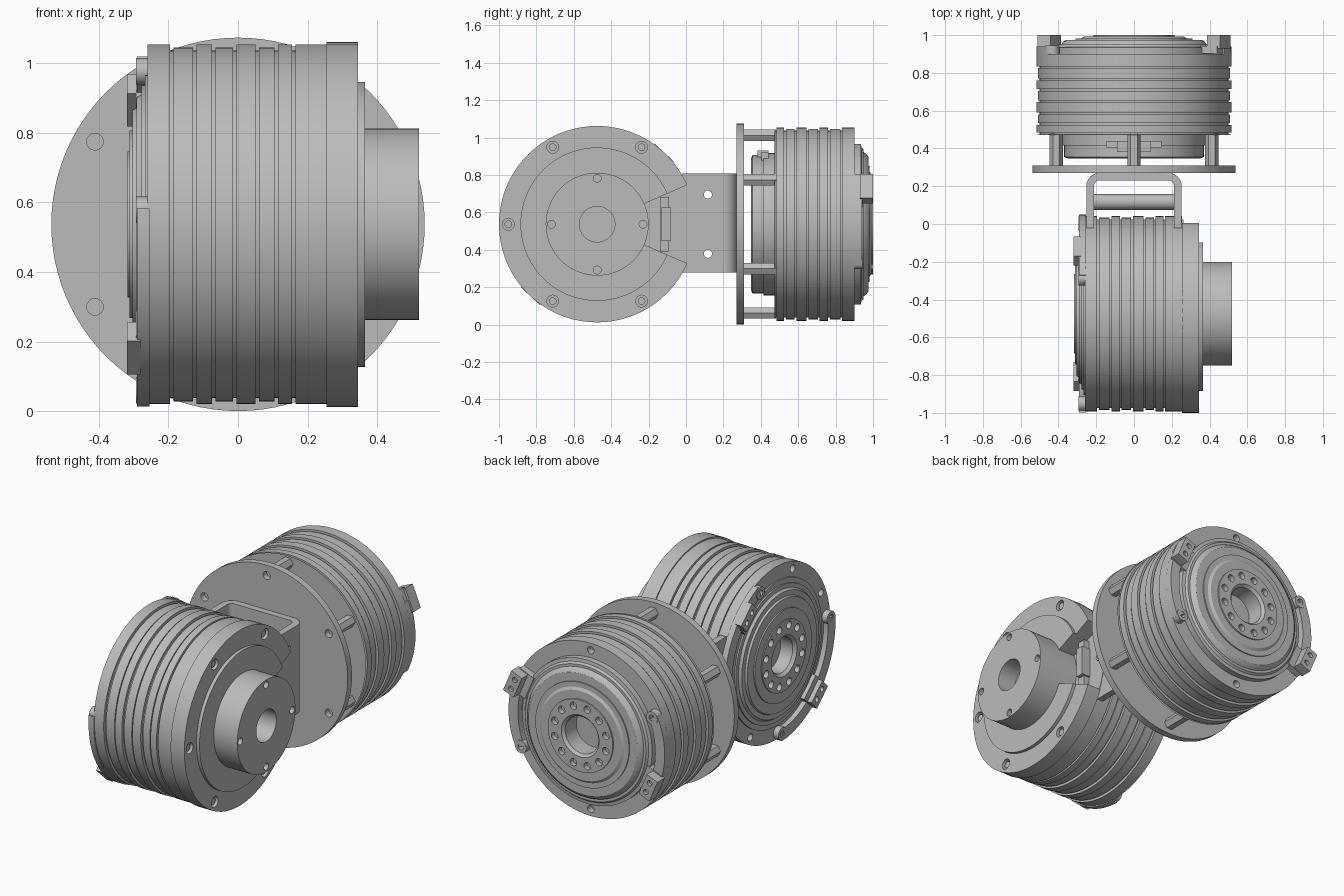
import bpy, bmesh, math
from mathutils import Matrix, Vector

if "Cube" in bpy.data.objects:
    bpy.data.objects.remove(bpy.data.objects["Cube"])

CZ = 0.537
TAU = 2 * math.pi
metal = bpy.data.materials.new("grey metal")
metal.diffuse_color = (0.5, 0.5, 0.5, 1)
metal.use_nodes = True
metal.node_tree.nodes["Principled BSDF"].inputs["Base Color"].default_value = metal.diffuse_color

# local frames: u, v across the motor, w along its axis
FRAME_A = Matrix(((0, 0, 1, 0), (1, 0, 0, -0.475), (0, 1, 0, CZ), (0, 0, 0, 1)))
FRAME_B = Matrix(((1, 0, 0, 0), (0, 0, -1, 0.64), (0, 1, 0, CZ), (0, 0, 0, 1)))
WORLD = Matrix.Identity(4)


def finish(bm, name, frame):
    bmesh.ops.recalc_face_normals(bm, faces=bm.faces)
    bm.transform(frame)
    me = bpy.data.meshes.new(name)
    bm.to_mesh(me)
    bm.free()
    me.materials.append(metal)
    ob = bpy.data.objects.new(name, me)
    bpy.context.collection.objects.link(ob)
    return ob


def lathe(name, profile, frame, a0=0.0, a1=360.0, seg=72, off=(0, 0)):
    """Revolve a closed (radius, w) profile, fully or as a capped sector."""
    full = a1 - a0 >= 360
    n = seg if full else max(3, int(seg * (a1 - a0) / 360))
    bm = bmesh.new()
    axis = {i: bm.verts.new((off[0], off[1], w)) for i, (r, w) in enumerate(profile) if r == 0}
    rings = []
    for k in range(n if full else n + 1):
        a = math.radians(a0 + (a1 - a0) * k / n)
        rings.append([axis[i] if i in axis else
                      bm.verts.new((off[0] + r * math.cos(a), off[1] + r * math.sin(a), w))
                      for i, (r, w) in enumerate(profile)])
    m = len(profile)
    for k in range(n):
        p, q = rings[k], rings[(k + 1) % len(rings)]
        for i in range(m):
            j = (i + 1) % m
            vs = list(dict.fromkeys((p[i], p[j], q[j], q[i])))
            if len(vs) > 2:
                bm.faces.new(vs)
    if not full:
        bm.faces.new(rings[0])
        bm.faces.new(rings[-1])
    return finish(bm, name, frame)


def tube(name, r, w0, w1, frame, off=(0, 0), seg=20, bore=0):
    return lathe(name, [(bore, w0), (r, w0), (r, w1), (bore, w1)], frame, seg=seg, off=off)


def box(name, lo, hi, frame):
    bm = bmesh.new()
    bmesh.ops.create_cube(bm, size=1)
    lo, hi = Vector(lo), Vector(hi)
    for v in bm.verts:
        v.co = Vector(lo[i] + (v.co[i] + 0.5) * (hi[i] - lo[i]) for i in range(3))
    return finish(bm, name, frame)


def drill(ob, holes, frame):
    """Cut round holes given as (u, v, radius, w0, w1)."""
    bm = bmesh.new()
    for u, v, r, w0, w1 in holes:
        bmesh.ops.create_cone(bm, cap_ends=True, segments=16, radius1=r, radius2=r,
                              depth=w1 - w0, matrix=Matrix.Translation((u, v, (w0 + w1) / 2)))
    cutter = finish(bm, "hole_cutter", frame)
    cutter.hide_render = True
    mod = ob.modifiers.new("holes", 'BOOLEAN')
    mod.operation, mod.solver, mod.object = 'DIFFERENCE', 'EXACT', cutter
    bpy.context.view_layer.objects.active = ob
    bpy.ops.object.modifier_apply(modifier=mod.name)
    bpy.data.objects.remove(cutter)


def polar(r, deg):
    return r * math.cos(math.radians(deg)), r * math.sin(math.radians(deg))


# ribbed housing shared by both motors
def housing(tag, frame, back, front, screws):
    pts = [(0, back[0][1])] + back
    edges = [-0.26, -0.185, -0.12, -0.065, -0.005, 0.06, 0.115, 0.165]
    for i in range(7):
        r = 0.517 if i % 2 == 0 else 0.509
        pts += [(r, edges[i]), (r, edges[i + 1] - 0.01)]
        pts += [(0.500, edges[i + 1] - 0.01), (0.500, edges[i + 1])]
    ob = lathe(tag + "_housing", pts + front, frame)
    top = min(w for r, w in back)
    holes = [polar(0.175, 15 + 30 * k) + (0.022, top - 0.02, top + 0.03) for k in range(12)]
    holes += [polar(0.475, a) + (0.022, -0.30, -0.22) for a in screws]
    drill(ob, holes, frame)


# edge guard with rounded screw tabs and a cable clip
def guard(tag, frame, a0, a1, clip, r_out, w_arc, w_clip):
    lathe(tag + "_guard", [(0.455, -0.255), (r_out, -0.255), (r_out, w_arc), (0.455, w_arc)],
          frame, a0, a1)
    for a in (a0, a1):
        if abs(a - clip) > 5:
            tube(tag + "_tab", 0.038, w_arc - 0.004, -0.255, frame, polar(0.478, a), bore=0.018)
    turned = frame @ Matrix.Rotation(math.radians(clip), 4, 'Z')
    box(tag + "_clip_base", (0.41, -0.075, w_arc - 0.003), (0.51, 0.075, -0.262), turned)
    block = box(tag + "_clip", (0.45, -0.07, w_clip), (0.525, 0.07, w_arc + 0.01), turned)
    drill(block, [(0.485, s * 0.032, 0.016, w_clip - 0.02, w_clip + 0.02) for s in (-1, 1)], turned)


# sideways motor
housing("front_motor", FRAME_A,
        [(0.105, -0.22), (0.105, -0.30), (0.12, -0.318), (0.21, -0.318), (0.21, -0.312),
         (0.27, -0.312), (0.27, -0.304), (0.33, -0.304), (0.335, -0.292), (0.365, -0.292),
         (0.375, -0.277), (0.40, -0.277), (0.40, -0.268), (0.43, -0.268), (0.43, -0.26)],
        [(0.517, 0.165), (0.517, 0.255), (0, 0.255)], (110, 155, 300, 340))
guard("front_motor_upper", FRAME_A, -5, 67, 47, 0.524, -0.29, -0.32)
guard("front_motor_lower", FRAME_A, 175, 268, 227, 0.524, -0.29, -0.32)

# end flange with a wedge left open for the connector
flange = lathe("end_flange", [(0.26, 0.254), (0.525, 0.254), (0.525, 0.345), (0.41, 0.345),
                              (0.41, 0.365), (0.26, 0.365)], FRAME_A, 23.5, 336.5)
drill(flange, [polar(0.475, a) + (0.032, 0.315, 0.4) for a in range(60, 301, 60)], FRAME_A)
for a in range(60, 301, 60):
    tube("flange_screw", 0.02, 0.31, 0.335, FRAME_A, polar(0.475, a))

# output hub
hub = lathe("output_hub", [(0, 0.25), (0.275, 0.25), (0.275, 0.52), (0.095, 0.52),
                           (0.095, 0.40), (0, 0.40)], FRAME_A)
drill(hub, [polar(0.245, 90 * k) + (0.021, 0.47, 0.55) for k in range(4)], FRAME_A)

# rear motor
housing("rear_motor", FRAME_B,
        [(0.11, -0.24), (0.11, -0.345), (0.125, -0.36), (0.215, -0.36), (0.215, -0.352),
         (0.265, -0.352), (0.28, -0.342), (0.31, -0.342), (0.31, -0.335), (0.36, -0.335),
         (0.375, -0.325), (0.385, -0.31), (0.40, -0.31), (0.41, -0.298), (0.43, -0.295),
         (0.43, -0.26)],
        [(0.517, 0.168), (0.38, 0.168), (0.38, 0.225), (0.37, 0.225), (0.37, 0.285),
         (0.35, 0.293), (0, 0.293)], (90, 270))
guard("rear_motor_right", FRAME_B, -25, 23, 23, 0.517, -0.30, -0.36)
guard("rear_motor_left", FRAME_B, 155, 203, 203, 0.517, -0.30, -0.36)

# cable connectors
for tag, frame, turn, w in (("front", FRAME_A, 0, 0.256), ("rear", FRAME_B, 90, 0.20)):
    t = frame @ Matrix.Rotation(math.radians(turn), 4, 'Z')
    box(tag + "_connector", (0.335, -0.145, w), (0.385, 0.145, w + 0.035), t)
    box(tag + "_connector_lip", (0.345, -0.09, w), (0.395, 0.09, w + 0.058), t)

# round mounting plate on six hexagonal posts
plate = tube("mounting_plate", 0.537, 0.33, 0.37, FRAME_B, seg=96)
post_angles = range(30, 390, 60)
drill(plate, [polar(0.475, a) + (0.024, 0.3, 0.4) for a in post_angles], FRAME_B)
for a in post_angles:
    tube("plate_post", 0.035, 0.16, 0.335, FRAME_B, polar(0.475, a), seg=6)


# U-shaped bracket
def u_half(half, top, rad):
    arc = [(half - rad + rad * math.cos(t), top - rad + rad * math.sin(t))
           for t in (math.pi / 2 * k / 8 for k in range(9))]
    right = [(half, -0.022)] + arc
    return right + [(-x, y) for x, y in reversed(right)]


bm = bmesh.new()
outline = u_half(0.252, 0.271, 0.07) + u_half(0.212, 0.231, 0.03)[::-1]
face = bm.faces.new([bm.verts.new((x, y, 0.278)) for x, y in outline])
ext = bmesh.ops.extrude_face_region(bm, geom=[face])
bmesh.ops.translate(bm, vec=(0, 0, 0.53),
                    verts=[g for g in ext["geom"] if isinstance(g, bmesh.types.BMVert)])
bracket = finish(bm, "bracket", WORLD)
spacers = [(0.592, s * 0.158) for s in (-1, 1)]
drill(bracket, [(u, v, 0.022, -0.4, 0.4) for u, v in spacers], FRAME_A)
for off in spacers:
    tube("bracket_spacer", 0.042, -0.213, 0.213, FRAME_A, off, bore=0.022)
tube("bracket_screw", 0.024, 0.24, 0.262, FRAME_A, (0.475, 0.005), bore=0.012)

# smooth the round surfaces, keep the edges crisp
bpy.ops.object.select_all(action='DESELECT')
for ob in bpy.context.scene.objects:
    ob.select_set(True)
    bpy.context.view_layer.objects.active = ob
bpy.ops.object.shade_smooth_by_angle(angle=math.radians(30))
